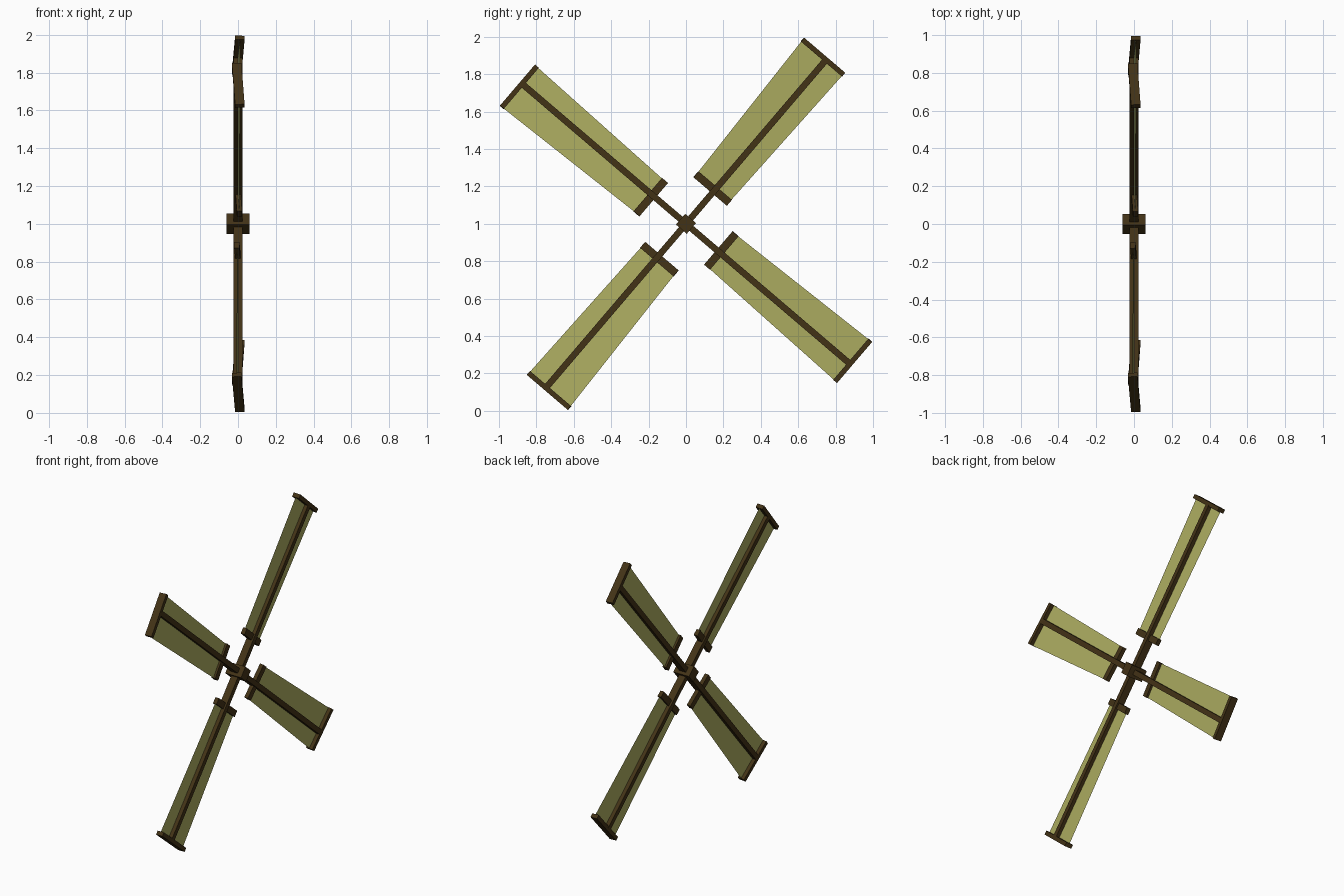
import bpy, bmesh, math
from mathutils import Matrix

if "Cube" in bpy.data.objects:
    bpy.data.objects.remove(bpy.data.objects["Cube"])

ANGLE = math.radians(49.5)   # direction of the first arm in the y-z plane
PITCH = math.radians(3.4)    # slight twist of each sail about its arm


def material(name, color):
    m = bpy.data.materials.new(name)
    m.diffuse_color = color
    m.use_nodes = True
    m.node_tree.nodes["Principled BSDF"].inputs["Base Color"].default_value = m.diffuse_color
    return m


wood = material("dark_wood", (0.055, 0.032, 0.008, 1))
cloth = material("sail_cloth", (0.42, 0.42, 0.12, 0.9))


def place(angle, pitch=0.0):
    # local x = along the arm, y = across it, z = model x axis (the axle)
    basis = Matrix(((0, 0, 1, 0),
                    (math.cos(angle), -math.sin(angle), 0, 0),
                    (math.sin(angle), math.cos(angle), 0, 1),
                    (0, 0, 0, 1)))
    return basis @ Matrix.Rotation(pitch, 4, 'X')


def finish(name, bm, matrix, mat):
    me = bpy.data.meshes.new(name)
    bm.to_mesh(me)
    bm.free()
    me.materials.append(mat)
    ob = bpy.data.objects.new(name, me)
    ob.matrix_world = matrix
    bpy.context.collection.objects.link(ob)


def box(name, r, v, h, matrix):
    # r, v = (min, max) along and across the arm, h = half depth
    bm = bmesh.new()
    bmesh.ops.create_cube(bm, size=1)
    for p in bm.verts:
        p.co = (r[0] if p.co.x < 0 else r[1],
                v[0] if p.co.y < 0 else v[1],
                -h if p.co.z < 0 else h)
    finish(name, bm, matrix, wood)


# Square hub on the axle
box("hub", (-0.038, 0.038), (-0.038, 0.038), 0.06, place(ANGLE))

for i in range(4):
    a = ANGLE + i * math.pi / 2
    tilted = place(a, PITCH)
    # Spar with the two cross bars
    box(f"spar_{i + 1}", (0.0, 1.15), (-0.017, 0.017), 0.025, place(a))
    box(f"inner_bar_{i + 1}", (0.215, 0.257), (-0.103, 0.132), 0.014, tilted)
    box(f"outer_bar_{i + 1}", (1.14, 1.167), (-0.122, 0.166), 0.025, tilted)
    # Flat tapered sail between the bars
    bm = bmesh.new()
    bm.faces.new([bm.verts.new(c) for c in (
        (0.236, -0.101, 0), (1.15, -0.121, 0), (1.15, 0.165, 0), (0.236, 0.130, 0))])
    finish(f"sail_{i + 1}", bm, tilted, cloth)
